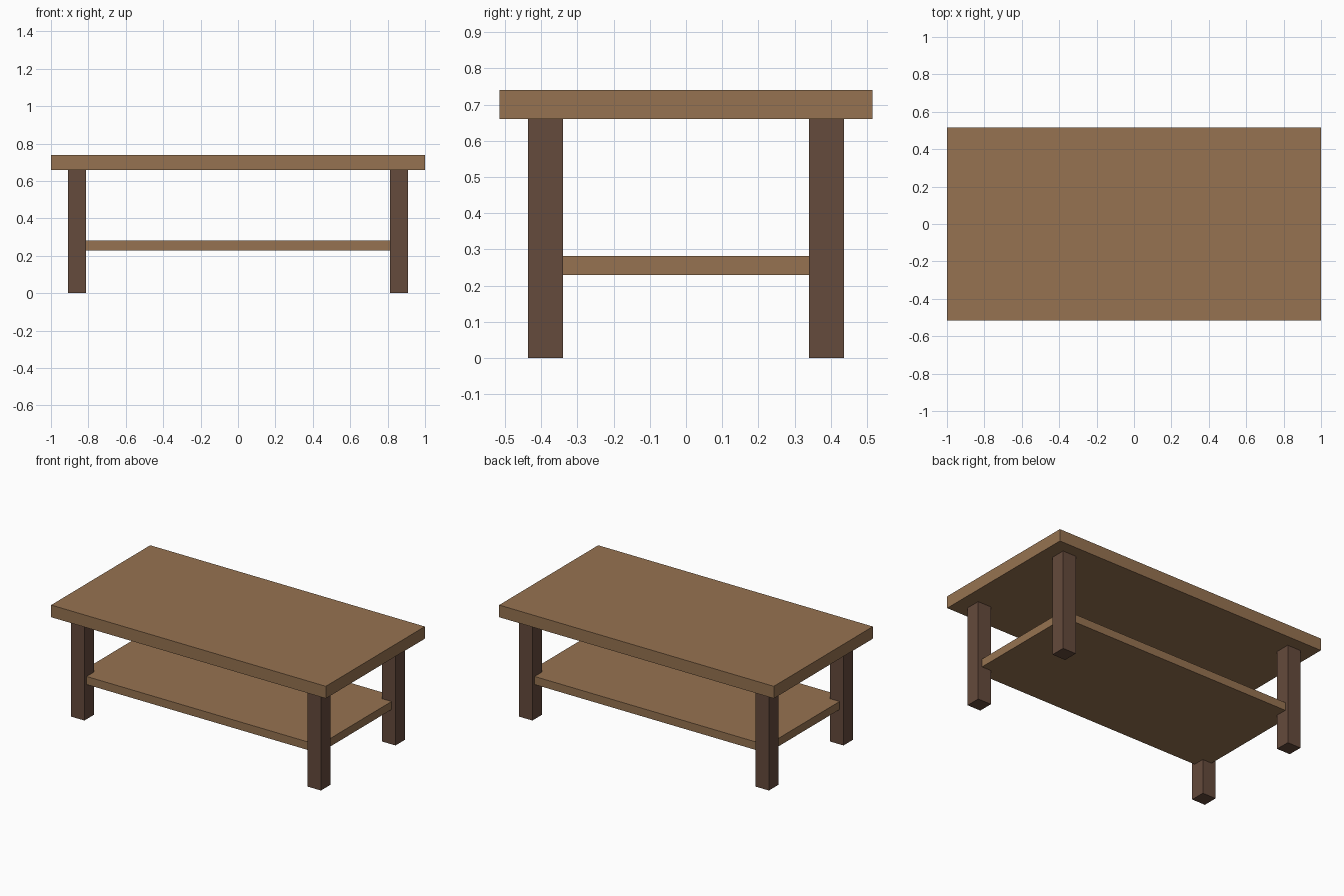
import bpy

cube = bpy.data.objects.get("Cube")
if cube:
    bpy.data.objects.remove(cube, do_unlink=True)


def make_material(name, rgb):
    mat = bpy.data.materials.new(name)
    mat.use_nodes = True
    color = (*rgb, 1.0)
    mat.diffuse_color = color
    mat.node_tree.nodes["Principled BSDF"].inputs["Base Color"].default_value = color
    return mat


def add_box(name, center, size, mat):
    bpy.ops.mesh.primitive_cube_add(size=1, location=center)
    box = bpy.context.object
    box.name = box.data.name = name
    box.scale = size
    bpy.ops.object.transform_apply(location=False, rotation=False, scale=True)
    box.data.materials.append(mat)
    return box


light_wood = make_material("light wood", (0.305, 0.171, 0.082))
dark_wood = make_material("dark wood", (0.130, 0.069, 0.045))

# Tabletop slab
add_box("tabletop", (0, 0, 0.70), (2.0, 1.03, 0.08), light_wood)

# Lower shelf, its corners let into the legs
add_box("shelf", (0, 0, 0.255), (1.76, 0.828, 0.053), light_wood)

# Four square legs
for side, x in (("right", -0.861), ("left", 0.861)):
    for end, y in (("front", -0.388), ("back", 0.388)):
        add_box(f"{end}_{side}_leg", (x, y, 0.33), (0.097, 0.097, 0.66), dark_wood)
